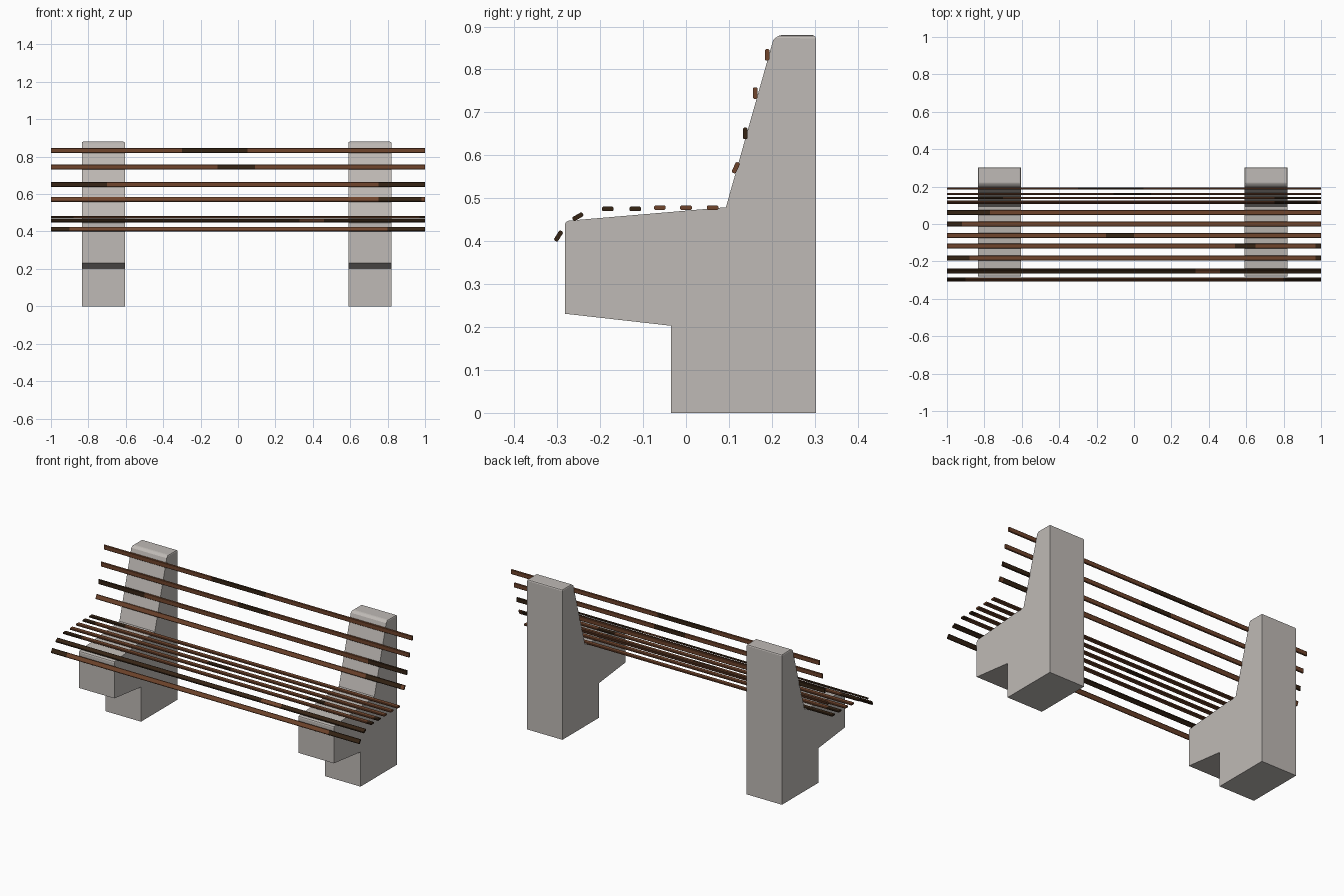
import bpy, bmesh, math
from mathutils import Matrix, Vector

if "Cube" in bpy.data.objects:
    bpy.data.objects.remove(bpy.data.objects["Cube"])


def material(name, rgb):
    m = bpy.data.materials.new(name)
    m.diffuse_color = (*rgb, 1)
    m.use_nodes = True
    m.node_tree.nodes["Principled BSDF"].inputs["Base Color"].default_value = m.diffuse_color
    return m


concrete = material("concrete grey", (0.52, 0.49, 0.465))
brown = material("red brown wood", (0.16, 0.058, 0.025))
dark = material("dark wood", (0.035, 0.017, 0.007))


def make_object(name, bm, mats):
    bmesh.ops.recalc_face_normals(bm, faces=bm.faces)
    mesh = bpy.data.meshes.new(name)
    bm.to_mesh(mesh)
    bm.free()
    for m in mats:
        mesh.materials.append(m)
    ob = bpy.data.objects.new(name, mesh)
    bpy.context.collection.objects.link(ob)
    return ob


# Concrete supports: side profile (y, z) extruded across x
PROFILE = [(-0.035, 0), (0.303, 0), (0.303, 0.88), (0.215, 0.88), (0.203, 0.868),
           (0.093, 0.479), (-0.282, 0.447), (-0.282, 0.231), (-0.035, 0.203)]


def support(name, x0, x1):
    bm = bmesh.new()
    face = bm.faces.new([bm.verts.new((x0, y, z)) for y, z in PROFILE])
    ext = bmesh.ops.extrude_face_region(bm, geom=[face])
    moved = [g for g in ext["geom"] if isinstance(g, bmesh.types.BMVert)]
    bmesh.ops.translate(bm, verts=moved, vec=(x1 - x0, 0, 0))
    bmesh.ops.recalc_face_normals(bm, faces=bm.faces)
    # soften the cap and the front lip of the seat
    edges = [e for e in bm.edges
             if all(v.co.z > 0.87 for v in e.verts)
             or all(v.co.y < -0.28 and v.co.z > 0.4 for v in e.verts)]
    bmesh.ops.bevel(bm, geom=edges, offset=0.008, segments=2,
                    profile=0.5, affect='EDGES', clamp_overlap=True)
    make_object(name, bm, [concrete])


support("left_support", -0.835, -0.605)
support("right_support", 0.59, 0.82)

# Slats: chamfered section swept along x, dark stained lengths by x range
W, T, C = 0.027, 0.0105, 0.0025
SECTION = [(-W/2 + C, -T/2), (W/2 - C, -T/2), (W/2, -T/2 + C), (W/2, T/2 - C),
           (W/2 - C, T/2), (-W/2 + C, T/2), (-W/2, T/2 - C), (-W/2, -T/2 + C)]


def slat(name, y, z, angle, stains):
    xs = sorted({-1.0, 1.0, *[x for s in stains for x in s]})
    rot = Matrix.Rotation(math.radians(angle), 4, 'X')
    bm = bmesh.new()
    rings = [[bm.verts.new(rot @ Vector((0, a, b)) + Vector((x, y, z)))
              for a, b in SECTION] for x in xs]
    for r0, r1 in zip(rings, rings[1:]):
        for i in range(8):
            j = (i + 1) % 8
            bm.faces.new((r0[i], r0[j], r1[j], r1[i]))
    bm.faces.new(rings[0])
    bm.faces.new(rings[-1])
    for f in bm.faces:
        x = f.calc_center_median().x
        f.material_index = int(any(a <= x <= b for a, b in stains))
    make_object(name, bm, [brown, dark])


SLATS = [
    ("front_edge_slat", -0.297, 0.412, 58, [(-1, -0.9), (0.8, 1)]),
    ("front_lip_slat", -0.252, 0.457, 30, [(-1, 0.33), (0.46, 1)]),
    ("seat_slat_1", -0.182, 0.475, 0, [(-1, -0.88), (0.97, 1)]),
    ("seat_slat_2", -0.118, 0.475, 0, [(0.54, 0.65), (0.97, 1)]),
    ("seat_slat_3", -0.061, 0.478, 0, [(-0.15, 0.0)]),
    ("seat_slat_4", 0.0, 0.478, 0, [(-1, -0.92)]),
    ("seat_slat_5", 0.062, 0.478, 0, [(-1, -0.77)]),
    ("back_slat_1", 0.116, 0.571, 65, [(0.75, 0.98)]),
    ("back_slat_2", 0.138, 0.651, 88, [(-1, -0.7), (0.75, 1)]),
    ("back_slat_3", 0.161, 0.745, 90, [(-0.11, 0.09)]),
    ("back_slat_4", 0.189, 0.834, 90, [(-0.3, 0.05)]),
]
for s in SLATS:
    slat(*s)
